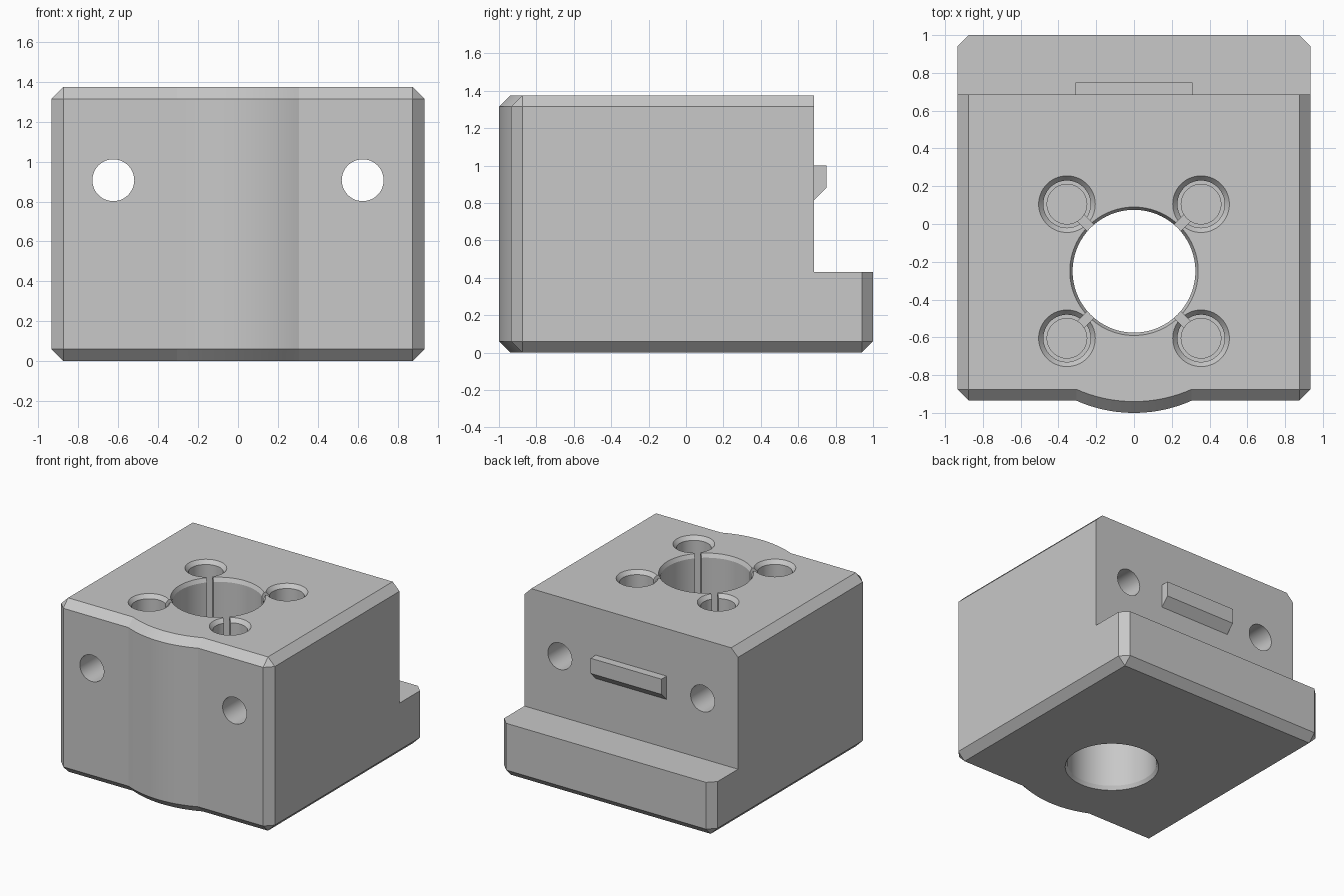
import bpy, bmesh, math
from mathutils import Vector

cube = bpy.data.objects.get("Cube")
if cube:
    bpy.data.objects.remove(cube, do_unlink=True)

grey = bpy.data.materials.new("plain_grey")
grey.use_nodes = True
colour = (0.58, 0.58, 0.58, 1)
grey.diffuse_color = colour
grey.node_tree.nodes["Principled BSDF"].inputs["Base Color"].default_value = colour

HALF, BACK, FRONT, TOP, CH = 0.935, 1.0, -0.935, 1.375, 0.06
WALL, LEDGE = 0.685, 0.43
BORE = Vector((0, -0.25, 0))


def loft(name, rings):
    """Closed solid through rings of points, capped at both ends."""
    bm = bmesh.new()
    loops = [[bm.verts.new(p) for p in ring] for ring in rings]
    n = len(loops[0])
    for a, b in zip(loops, loops[1:]):
        for i in range(n):
            j = (i + 1) % n
            bm.faces.new((a[i], a[j], b[j], b[i]))
    bm.faces.new(loops[0][::-1])
    bm.faces.new(loops[-1])
    bmesh.ops.remove_doubles(bm, verts=bm.verts, dist=1e-4)
    bmesh.ops.recalc_face_normals(bm, faces=bm.faces)
    mesh = bpy.data.meshes.new(name)
    bm.to_mesh(mesh)
    bm.free()
    obj = bpy.data.objects.new(name, mesh)
    bpy.context.collection.objects.link(obj)
    mesh.materials.append(grey)
    return obj


def box(name, x0, x1, y0, y1, z0, z1):
    base = [(x0, y0), (x1, y0), (x1, y1), (x0, y1)]
    return loft(name, [[(x, y, z) for x, y in base] for z in (z0, z1)])


def turned(name, centre, profile, sides=64):
    """Solid of revolution from (radius, z) pairs."""
    angles = [2 * math.pi * i / sides for i in range(sides)]
    return loft(name, [[(centre[0] + r * math.cos(a), centre[1] + r * math.sin(a), z)
                        for a in angles] for r, z in profile])


def cut(target, cutter):
    mod = target.modifiers.new(cutter.name, "BOOLEAN")
    mod.operation, mod.solver, mod.object = "DIFFERENCE", "EXACT", cutter
    bpy.context.view_layer.objects.active = target
    bpy.ops.object.modifier_apply(modifier=mod.name)
    bpy.data.objects.remove(cutter, do_unlink=True)


# Block outline with chamfered corners and a shallow bulge round the bore
half_arc = math.asin(0.305 / 0.75)
bulge = [(0.75 * math.sin(a), BORE.y - 0.75 * math.cos(a))
         for a in (half_arc * (i / 10 - 1) for i in range(21))]
bulge[0], bulge[-1] = (-0.305, FRONT), (0.305, FRONT)
right = [(HALF - CH, FRONT), (HALF, FRONT + CH), (HALF, BACK - CH), (HALF - CH, BACK)]
outline = bulge + right + [(-x, y) for x, y in reversed(right)]


def inset(x, y):
    lim = HALF - CH
    x = max(-lim, min(lim, x))
    return x, (y + CH if y < FRONT + 0.001 else min(y, BACK - CH))


inner = [inset(x, y) for x, y in outline]
body = loft("block", [[(x, y, z) for x, y in ring] for ring, z in
                      ((inner, 0), (outline, CH), (outline, TOP - CH), (inner, TOP))])

# Step behind the rear wall
cut(body, box("step_cutter", -2, 2, WALL, 2, LEDGE, 2))

# Main bore with chamfered rims
cut(body, turned("bore_cutter", BORE, [(0.355, -0.03), (0.34, 0), (0.325, 0.03),
                                       (0.325, TOP - 0.03), (0.34, TOP), (0.355, TOP + 0.03)], 96))

# Four stepped pockets, each joined to the bore by a narrow slot
for sx in (-1, 1):
    for sy in (-1, 1):
        centre = BORE + Vector((0.355 * sx, 0.355 * sy, 0))
        cut(body, turned("pocket_cutter", centre,
                         [(0.105, 0.4), (0.105, 0.93), (0.125, 0.93),
                          (0.125, TOP - 0.03), (0.15, TOP), (0.175, TOP + 0.03)]))
        out = Vector((sx, sy, 0)).normalized()
        side = Vector((-out.y, out.x, 0)) * 0.024
        a, b = BORE + out * 0.25, BORE + out * 0.46
        base = [a - side, b - side, b + side, a + side]
        cut(body, loft("slot_cutter", [[(p.x, p.y, z) for p in base] for z in (0.5, 1.5)]))

# Two holes from front to back
for sx in (-1, 1):
    ring = [2 * math.pi * i / 48 for i in range(48)]
    cut(body, loft("cross_cutter", [[(0.625 * sx + 0.105 * math.cos(a), y, 0.907 + 0.105 * math.sin(a))
                                     for a in ring] for y in (-1.5, 1.5)]))

# Locating tab on the rear wall, sloped underneath
tab_side = [(WALL - 0.02, 1.0), (0.75, 1.0), (0.75, 0.88), (WALL, 0.815), (WALL - 0.02, 0.815)]
tab = loft("rear_tab", [[(x, y, z) for y, z in tab_side] for x in (-0.31, 0.31)])

# Smooth round walls, keep edges sharp
bpy.ops.object.select_all(action="DESELECT")
body.select_set(True)
bpy.context.view_layer.objects.active = body
bpy.ops.object.shade_smooth_by_angle(angle=math.radians(15))
